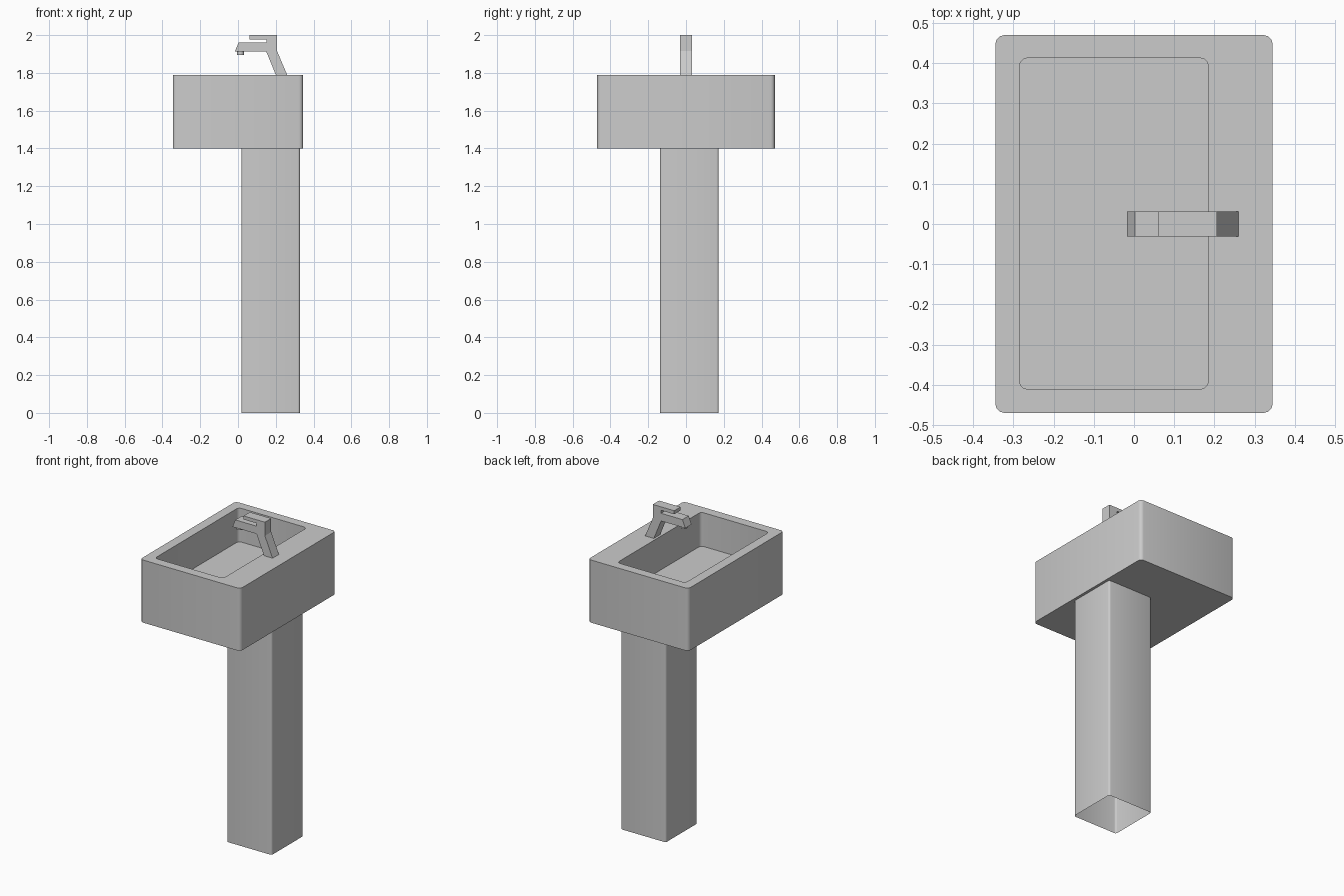
import bpy, bmesh, math

if "Cube" in bpy.data.objects:
    bpy.data.objects.remove(bpy.data.objects["Cube"])


def finish(name, bm, smooth=True):
    bmesh.ops.recalc_face_normals(bm, faces=bm.faces)
    mesh = bpy.data.meshes.new(name)
    bm.to_mesh(mesh)
    bm.free()
    obj = bpy.data.objects.new(name, mesh)
    bpy.context.collection.objects.link(obj)
    if smooth:
        bpy.ops.object.select_all(action='DESELECT')
        obj.select_set(True)
        bpy.context.view_layer.objects.active = obj
        bpy.ops.object.shade_smooth_by_angle(angle=math.radians(35))
    return obj


def rounded_rect(x0, x1, y0, y1, r, segs=3):
    corners = [(x1 - r, y1 - r), (x0 + r, y1 - r), (x0 + r, y0 + r), (x1 - r, y0 + r)]
    pts = []
    for i, (cx, cy) in enumerate(corners):
        for s in range(segs + 1):
            a = math.pi / 2 * (i + s / segs)
            pts.append((cx + r * math.cos(a), cy + r * math.sin(a)))
    return pts


def skin(bm, rings):
    # rings: list of (outline, z), joined in order with quads
    loops = [[bm.verts.new((x, y, z)) for x, y in pts] for pts, z in rings]
    for a, b in zip(loops, loops[1:]):
        n = len(a)
        for i in range(n):
            j = (i + 1) % n
            bm.faces.new((a[i], a[j], b[j], b[i]))
    return loops


# Basin: outer box, rim, and straight-walled bowl
outer = rounded_rect(-0.345, 0.345, -0.47, 0.47, 0.022)
inner = rounded_rect(-0.285, 0.185, -0.411, 0.413, 0.02)
bm = bmesh.new()
loops = skin(bm, [(outer, 1.40), (outer, 1.79), (inner, 1.79), (inner, 1.58)])
bm.faces.new(loops[0])
bm.faces.new(loops[-1])
finish("basin", bm)

# Pedestal: open-ended thin column
column = rounded_rect(0.018, 0.328, -0.137, 0.173, 0.012)
bm = bmesh.new()
skin(bm, [(column, 0.0), (column, 1.40)])
finish("pedestal", bm)

# Faucet: side profile with lever and spout, extruded across y
profile = [(0.06, 2.0), (0.207, 2.0), (0.207, 1.915), (0.26, 1.79), (0.2, 1.79),
           (0.15, 1.912), (-0.017, 1.912), (0.003, 1.96), (0.15, 1.96),
           (0.15, 1.978), (0.06, 1.978)]
bm = bmesh.new()
face = bm.faces.new([bm.verts.new((x, -0.031, z)) for x, z in profile])
ext = bmesh.ops.extrude_face_region(bm, geom=[face], use_keep_orig=True)
moved = [g for g in ext["geom"] if isinstance(g, bmesh.types.BMVert)]
bmesh.ops.translate(bm, verts=moved, vec=(0, 0.062, 0))
finish("faucet", bm, smooth=False)

# Spout nozzle
bpy.ops.mesh.primitive_cylinder_add(vertices=16, radius=0.019, depth=0.022,
                                    location=(0.013, 0, 1.906))
bpy.context.object.name = "spout_nozzle"
bpy.ops.object.shade_smooth_by_angle(angle=math.radians(35))
